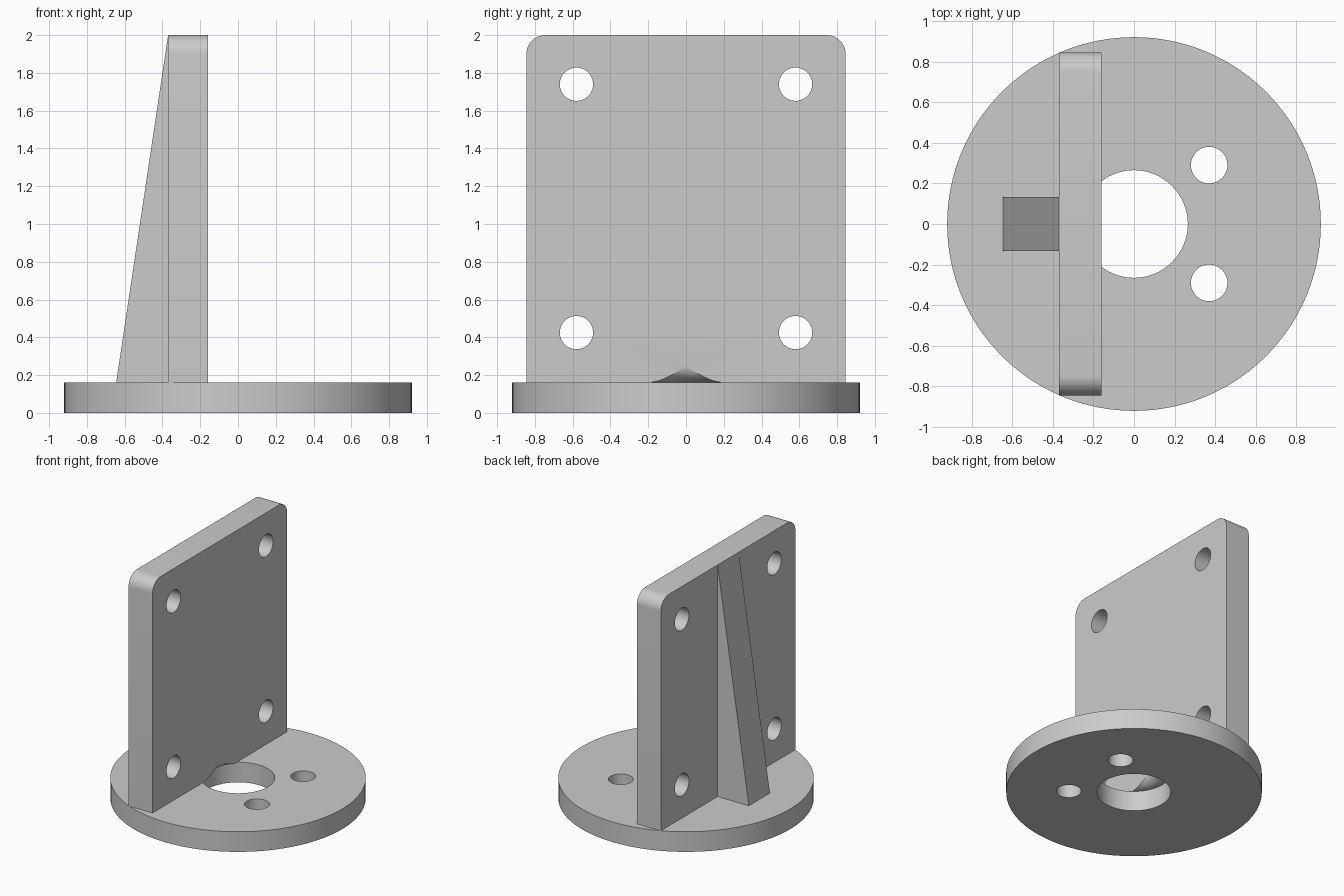
import bpy, bmesh, math
from mathutils import Matrix

cube = bpy.data.objects.get("Cube")
if cube:
    bpy.data.objects.remove(cube, do_unlink=True)

BASE_TOP, BORE = 0.16, 0.265
BACK, FACE = -0.37, -0.16

grey = bpy.data.materials.new("plain grey")
grey.use_nodes = True
grey.diffuse_color = (0.6, 0.6, 0.6, 1)
grey.node_tree.nodes["Principled BSDF"].inputs["Base Color"].default_value = (0.6, 0.6, 0.6, 1)


def finish(bm, name):
    bmesh.ops.recalc_face_normals(bm, faces=bm.faces)
    mesh = bpy.data.meshes.new(name)
    bm.to_mesh(mesh)
    bm.free()
    mesh.materials.append(grey)
    obj = bpy.data.objects.new(name, mesh)
    bpy.context.collection.objects.link(obj)
    return obj


def cylinder(name, radius, depth, center, along_x=False, sides=64):
    bm = bmesh.new()
    matrix = Matrix.Translation(center)
    if along_x:
        matrix = matrix @ Matrix.Rotation(math.pi / 2, 4, 'Y')
    bmesh.ops.create_cone(bm, cap_ends=True, segments=sides, radius1=radius,
                          radius2=radius, depth=depth, matrix=matrix)
    return finish(bm, name)


def activate(obj):
    bpy.ops.object.select_all(action='DESELECT')
    obj.select_set(True)
    bpy.context.view_layer.objects.active = obj


def cut(obj, cutters):
    activate(obj)
    for cutter in cutters:
        mod = obj.modifiers.new("cut", 'BOOLEAN')
        mod.operation, mod.solver, mod.object = 'DIFFERENCE', 'EXACT', cutter
        bpy.ops.object.modifier_apply(modifier=mod.name)
        bpy.data.objects.remove(cutter, do_unlink=True)


def smooth(obj):
    activate(obj)
    bpy.ops.object.shade_smooth_by_angle(angle=math.radians(30))


# Round base with a central bore and two screw holes
base = cylinder("base_disc", 0.92, BASE_TOP, (0, 0, BASE_TOP / 2), sides=128)
cut(base, [cylinder("bore_cutter", BORE, 1, (0, 0, 0))] +
    [cylinder("screw_cutter", 0.09, 1, (0.37, s * 0.29, 0)) for s in (-1, 1)])
smooth(base)

# Upright plate with rounded top corners
bm = bmesh.new()
size = (FACE - BACK, 1.69, 2 - BASE_TOP)
center = ((FACE + BACK) / 2, 0, (2 + BASE_TOP) / 2)
bmesh.ops.create_cube(bm, size=1, matrix=Matrix.Translation(center) @ Matrix.Diagonal((*size, 1)))
corners = [e for e in bm.edges if all(v.co.z > 1.9 for v in e.verts)
           and abs(e.verts[0].co.y - e.verts[1].co.y) < 0.01]
bmesh.ops.bevel(bm, geom=corners, offset=0.1, segments=10, profile=0.5, affect='EDGES')
plate = finish(bm, "upright_plate")

# Flared relief where the bore meets the foot of the plate
bm = bmesh.new()
steps = 8
flare = [(BORE, BASE_TOP - 0.05)]
for i in range(steps + 1):
    t = math.pi / 2 * i / steps
    flare.append((BORE - 0.105 * math.sin(t), BASE_TOP + 0.09 * (1 - math.cos(t))))
rings = []
for r, z in flare:
    rings.append(bmesh.ops.create_circle(bm, segments=64, radius=r,
                                         matrix=Matrix.Translation((0, 0, z)))["verts"])
for low, high in zip(rings, rings[1:]):
    for i in range(64):
        j = (i + 1) % 64
        bm.faces.new((low[i], low[j], high[j], high[i]))
bm.faces.new(rings[0])
bm.faces.new(rings[-1])
relief = finish(bm, "relief_cutter")

cut(plate, [relief] + [cylinder("bolt_cutter", 0.088, 1, (center[0], s * 0.58, z), True)
                       for s in (-1, 1) for z in (0.425, 1.74)])
smooth(plate)

# Tapered rib bracing the back of the plate
bm = bmesh.new()
side = [bm.verts.new((x, -0.132, z)) for x, z in
        ((-0.645, BASE_TOP), (BACK, BASE_TOP), (BACK, 2))]
face = bm.faces.new(side)
extruded = bmesh.ops.extrude_face_region(bm, geom=[face])["geom"]
bmesh.ops.translate(bm, vec=(0, 0.264, 0),
                    verts=[g for g in extruded if isinstance(g, bmesh.types.BMVert)])
finish(bm, "support_rib")
